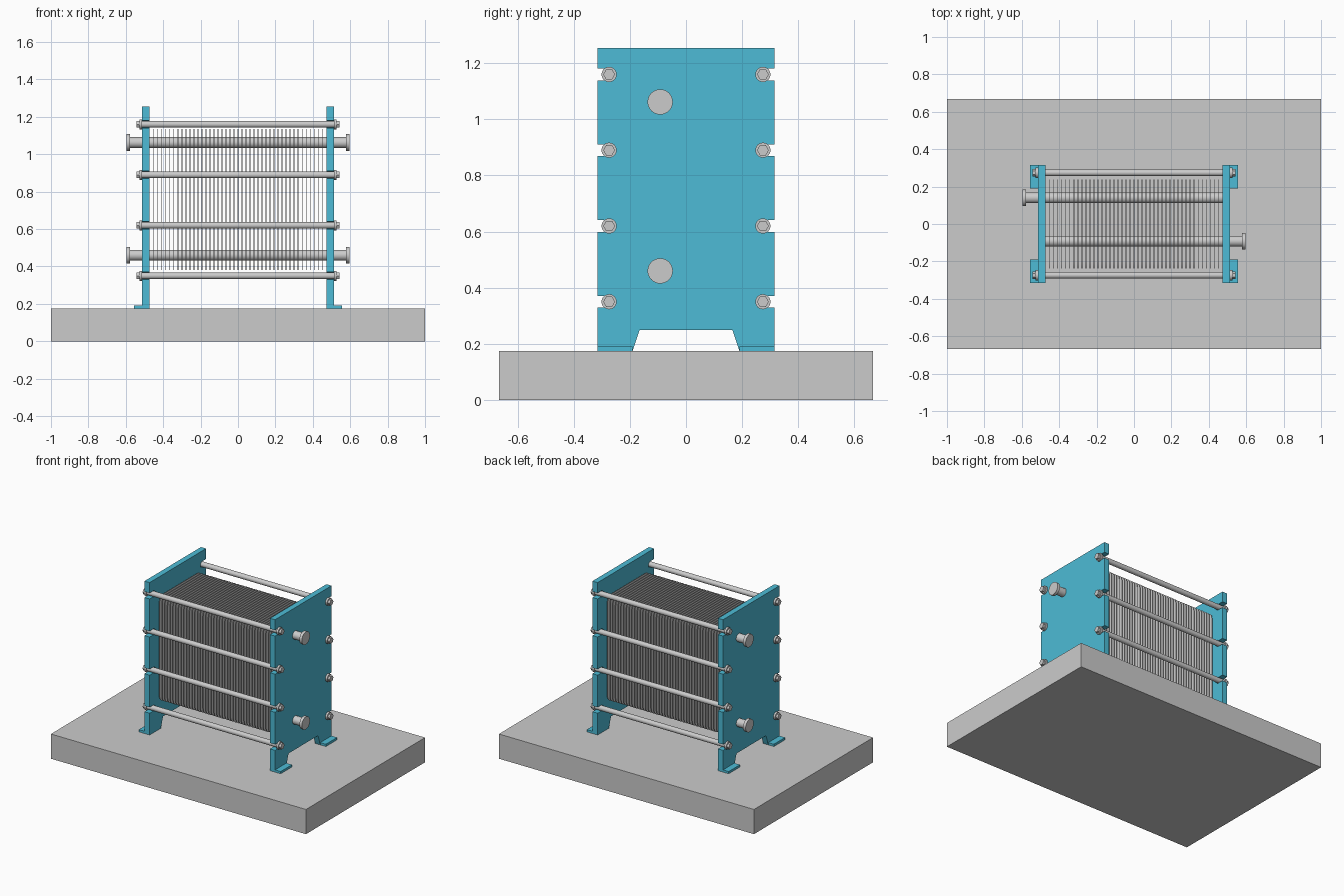
import bpy, bmesh, math

if "Cube" in bpy.data.objects:
    bpy.data.objects.remove(bpy.data.objects["Cube"])

teal = bpy.data.materials.new("teal_paint")
teal.diffuse_color = (0.074, 0.50, 0.67, 1)
teal.use_nodes = True
teal.node_tree.nodes["Principled BSDF"].inputs["Base Color"].default_value = teal.diffuse_color

def finish(bm, name, mat=None, smooth=False):
    bmesh.ops.recalc_face_normals(bm, faces=bm.faces)
    me = bpy.data.meshes.new(name)
    bm.to_mesh(me)
    bm.free()
    ob = bpy.data.objects.new(name, me)
    bpy.context.collection.objects.link(ob)
    if mat:
        me.materials.append(mat)
    if smooth:
        bpy.ops.object.select_all(action='DESELECT')
        bpy.context.view_layer.objects.active = ob
        ob.select_set(True)
        bpy.ops.object.shade_smooth_by_angle(angle=math.radians(35))
    return ob

def prism(bm, pts, x0, x1):
    """Extrude a (y, z) outline from x0 to x1."""
    f = bm.faces.new([bm.verts.new((x0, y, z)) for y, z in pts])
    g = bmesh.ops.extrude_face_region(bm, geom=[f])['geom']
    for v in g:
        if isinstance(v, bmesh.types.BMVert):
            v.co.x = x1

def rod(bm, y, z, r, x0, x1, n=32):
    prism(bm, arc(y, z, r, 0, 360, n)[:-1], x0, x1)

def arc(y, z, r, a0, a1, n):
    return [(y + r * math.cos(math.radians(a0 + (a1 - a0) * i / n)),
             z + r * math.sin(math.radians(a0 + (a1 - a0) * i / n))) for i in range(n + 1)]

def rect(y0, y1, z0, z1):
    return [(y0, z0), (y1, z0), (y1, z1), (y0, z1)]

BASE_Z, BOLT_Y, W = 0.175, 0.274, 0.316
BOLT_Z = [0.35, 0.62, 0.89, 1.16]
PLATE_IN, PLATE_OUT = 0.472, 0.512

# Plinth
bm = bmesh.new()
prism(bm, rect(-0.667, 0.667, 0, BASE_Z), -1, 1)
finish(bm, "plinth")

# End plate outline: tapered leg cutout and open bolt slots, mirrored in y
half = [(0.165, 0.25), (0.19, BASE_Z), (W, BASE_Z)]
for z in BOLT_Z:
    half += [(W, z - 0.021)] + arc(BOLT_Y, z, 0.021, 270, 90, 10) + [(W, z + 0.021)]
half.append((W, 1.255))
outline = half + [(-y, z) for y, z in reversed(half)]

for s, side in ((-1, "left"), (1, "right")):
    bm = bmesh.new()
    prism(bm, outline, s * PLATE_IN, s * PLATE_OUT)
    finish(bm, side + "_end_plate", teal)
    # Feet
    for t, end in ((-1, "front"), (1, "back")):
        bm = bmesh.new()
        prism(bm, rect(t * 0.19, t * W, BASE_Z, 0.191), s * PLATE_OUT, s * 0.556)
        finish(bm, f"{side}_{end}_foot", teal)
    # Flow pipes with end flanges
    y = -0.092 if s > 0 else 0.14
    for z, level in ((0.46, "lower"), (1.062, "upper")):
        bm = bmesh.new()
        rod(bm, y, z, 0.029, -s * PLATE_IN, s * 0.577)
        rod(bm, y, z, 0.045, s * 0.577, s * 0.597)
        finish(bm, f"{side}_{level}_pipe", smooth=True)

# Tie bolts with washers and hex nuts at both ends
for t, end in ((-1, "front"), (1, "back")):
    for i, z in enumerate(BOLT_Z):
        bm = bmesh.new()
        rod(bm, t * BOLT_Y, z, 0.018, -0.524, 0.524, 24)
        for s in (-1, 1):
            rod(bm, t * BOLT_Y, z, 0.027, s * PLATE_OUT, s * 0.526, 24)
            rod(bm, t * BOLT_Y, z, 0.021, s * 0.526, s * 0.542, 6)
        finish(bm, f"{end}_tie_bolt_{i + 1}", smooth=True)

# Stack of thin heat transfer plates with rounded corners
R, PY, Z0, Z1 = 0.05, 0.239, 0.38, 1.135
sheet = (arc(PY - R, Z1 - R, R, 0, 90, 8) + arc(R - PY, Z1 - R, R, 90, 180, 8)
         + arc(R - PY, Z0 + R, R, 180, 270, 8) + arc(PY - R, Z0 + R, R, 270, 360, 8))
N = 43
bm = bmesh.new()
for i in range(N):
    x = -0.45 + 0.9 * i / (N - 1)
    prism(bm, sheet, x - 0.002, x + 0.002)
finish(bm, "heat_plate_stack", smooth=True)
